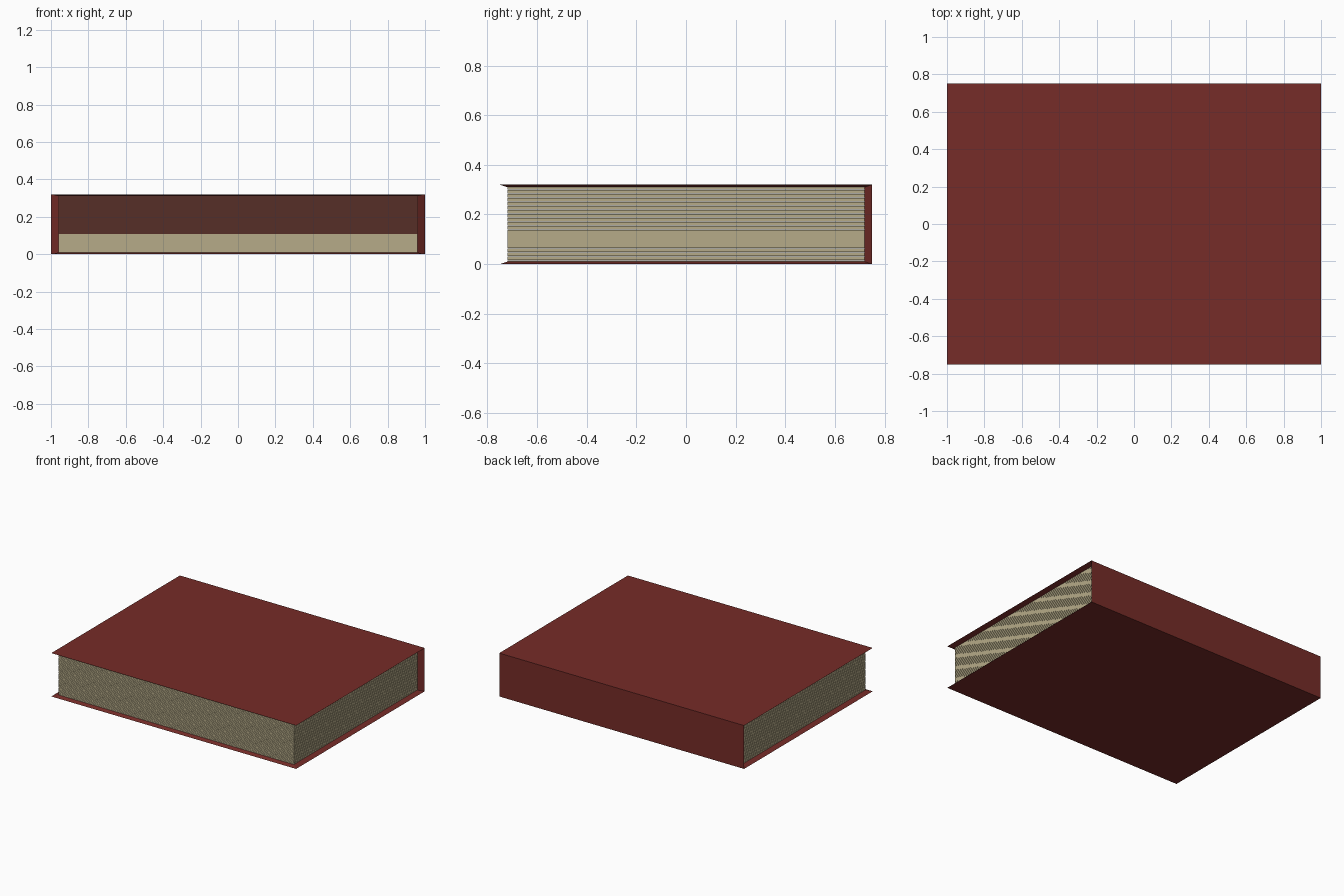
import bpy, bmesh

if "Cube" in bpy.data.objects:
    bpy.data.objects.remove(bpy.data.objects["Cube"])

H = 0.32           # book height
Z0, Z1 = 0.01, 0.31  # inside faces of the cover
SHEETS = 56


def material(name, color):
    m = bpy.data.materials.new(name)
    m.diffuse_color = (*color, 1)
    m.use_nodes = True
    m.node_tree.nodes["Principled BSDF"].inputs["Base Color"].default_value = m.diffuse_color
    return m


def make_object(name, bm, mat):
    bmesh.ops.recalc_face_normals(bm, faces=bm.faces)
    me = bpy.data.meshes.new(name)
    bm.to_mesh(me)
    bm.free()
    me.materials.append(mat)
    ob = bpy.data.objects.new(name, me)
    bpy.context.collection.objects.link(ob)
    return ob


red = material("cover_red", (0.18, 0.025, 0.021))
cream = material("page_cream", (0.47, 0.41, 0.25))

# Cover: U-shaped shell (bottom board, spine, top board) with tapered rims
outer = [(-0.75, 0), (0.75, 0), (0.75, H), (-0.75, H)]
inner = [(-0.72, Z0), (0.72, Z0), (0.72, Z1), (-0.72, Z1)]
bm = bmesh.new()
ring = {}
for s in (-1, 1):
    ring["out", s] = [bm.verts.new((s * 1.0, y, z)) for y, z in outer]
    ring["in", s] = [bm.verts.new((s * 0.96, y, z)) for y, z in inner]
loops = [ring["out", -1], ring["out", 1], ring["in", 1], ring["in", -1]]
for a, b in zip(loops, loops[1:] + loops[:1]):
    for i in range(3):
        bm.faces.new((a[i], a[i + 1], b[i + 1], b[i]))
for i in (0, 3):   # front rims of both boards
    bm.faces.new([l[i] for l in loops])
make_object("book_cover", bm, red)

# Page block: a stack of thin sheets between the boards
bm = bmesh.new()
step = (Z1 - Z0) / SHEETS
for k in range(SHEETS):
    box = bmesh.ops.create_cube(bm, size=1)["verts"]
    bmesh.ops.scale(bm, vec=(1.92, 1.44, step * 0.9), verts=box)
    bmesh.ops.translate(bm, vec=(0, 0, Z0 + (k + 0.5) * step), verts=box)
make_object("pages", bm, cream)
